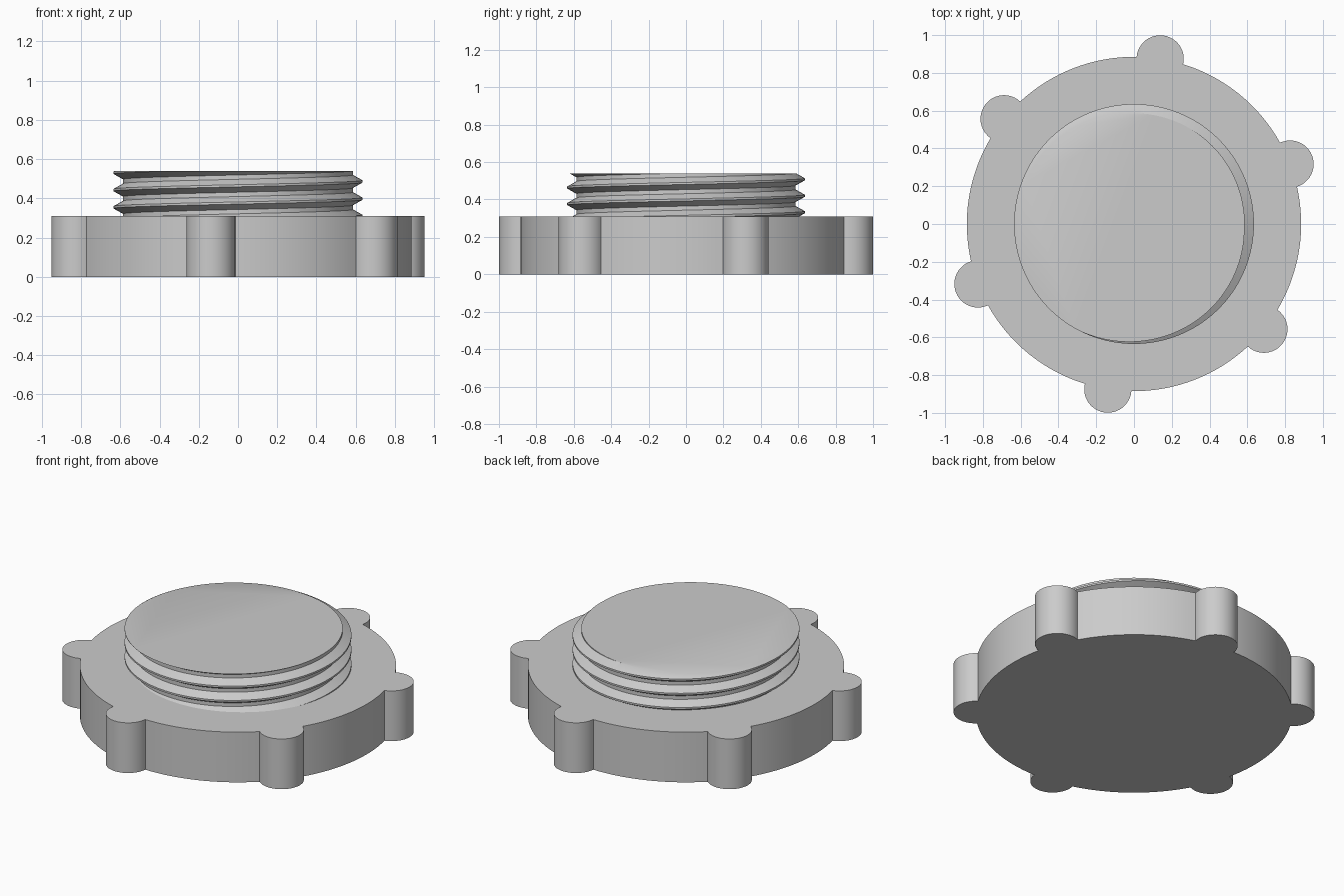
import bpy, bmesh
from math import pi, tau, cos, sin, acos, asin, radians

if "Cube" in bpy.data.objects:
    bpy.data.objects.remove(bpy.data.objects["Cube"])

grey = bpy.data.materials.new("light grey plastic")
grey.use_nodes = True
colour = (0.6, 0.6, 0.6, 1)
grey.diffuse_color = colour
grey.node_tree.nodes["Principled BSDF"].inputs["Base Color"].default_value = colour

BASE_R, BASE_H, KNOB_R = 0.885, 0.31, 0.125
CREST, ROOT, PITCH, TOP, BOTTOM = 0.635, 0.586, 0.088, 0.54, 0.29


def finish(name, bm):
    bmesh.ops.recalc_face_normals(bm, faces=bm.faces)
    mesh = bpy.data.meshes.new(name)
    bm.to_mesh(mesh)
    bm.free()
    obj = bpy.data.objects.new(name, mesh)
    obj.data.materials.append(grey)
    bpy.context.collection.objects.link(obj)
    bpy.ops.object.select_all(action="DESELECT")
    obj.select_set(True)
    bpy.context.view_layer.objects.active = obj
    bpy.ops.object.shade_smooth_by_angle(angle=radians(30))


# Grip base: a disc outline with six round knobs, extruded upwards
def grip_outline():
    points = []
    sweep = acos(-KNOB_R / (2 * BASE_R))       # half the visible knob arc
    gap = 2 * asin(KNOB_R / (2 * BASE_R))      # half the rim hidden by a knob
    for k in range(6):
        a = radians(21 + 60 * k)
        cx, cy = BASE_R * cos(a), BASE_R * sin(a)
        for i in range(25):
            t = a - sweep + 2 * sweep * i / 24
            points.append((cx + KNOB_R * cos(t), cy + KNOB_R * sin(t), 0))
        for i in range(1, 16):
            t = a + gap + (pi / 3 - 2 * gap) * i / 16
            points.append((BASE_R * cos(t), BASE_R * sin(t), 0))
    return points


bm = bmesh.new()
floor = bm.faces.new([bm.verts.new(p) for p in grip_outline()])
raised = bmesh.ops.extrude_face_region(bm, geom=[floor], use_keep_orig=True)
lifted = [v for v in raised["geom"] if isinstance(v, bmesh.types.BMVert)]
bmesh.ops.translate(bm, verts=lifted, vec=(0, 0, BASE_H))
finish("grip_base", bm)


# Threaded plug: right-handed helical ridge cut flat at the top
def crest_height(a):
    return 0.53 + PITCH * (a - pi) / tau


def thread_radius(z, a):
    d = (z - crest_height(a)) / PITCH
    d = abs(d - round(d))
    slope = min(max((d - 1 / 16) / (5 / 16), 0), 1)
    return CREST + (ROOT - CREST) * slope


bm = bmesh.new()
COLUMNS = 144
columns = []
for i in range(COLUMNS + 1):
    a = tau * i / COLUMNS
    column = []
    for turn in range(-5, 4):
        for step in (-3 / 8, -1 / 16, 1 / 16, 3 / 8):
            z = crest_height(a) + (turn + step) * PITCH
            z = min(max(z, BOTTOM), TOP)
            r = thread_radius(z, a)
            column.append(bm.verts.new((r * cos(a), r * sin(a), z)))
    columns.append(column)
for left, right in zip(columns, columns[1:]):
    for j in range(len(left) - 1):
        bm.faces.new((left[j], right[j], right[j + 1], left[j + 1]))
bmesh.ops.remove_doubles(bm, verts=bm.verts, dist=0.00005)
rim = [e for e in bm.edges if e.is_boundary]
bmesh.ops.holes_fill(bm, edges=rim, sides=0)
finish("threaded_plug", bm)
